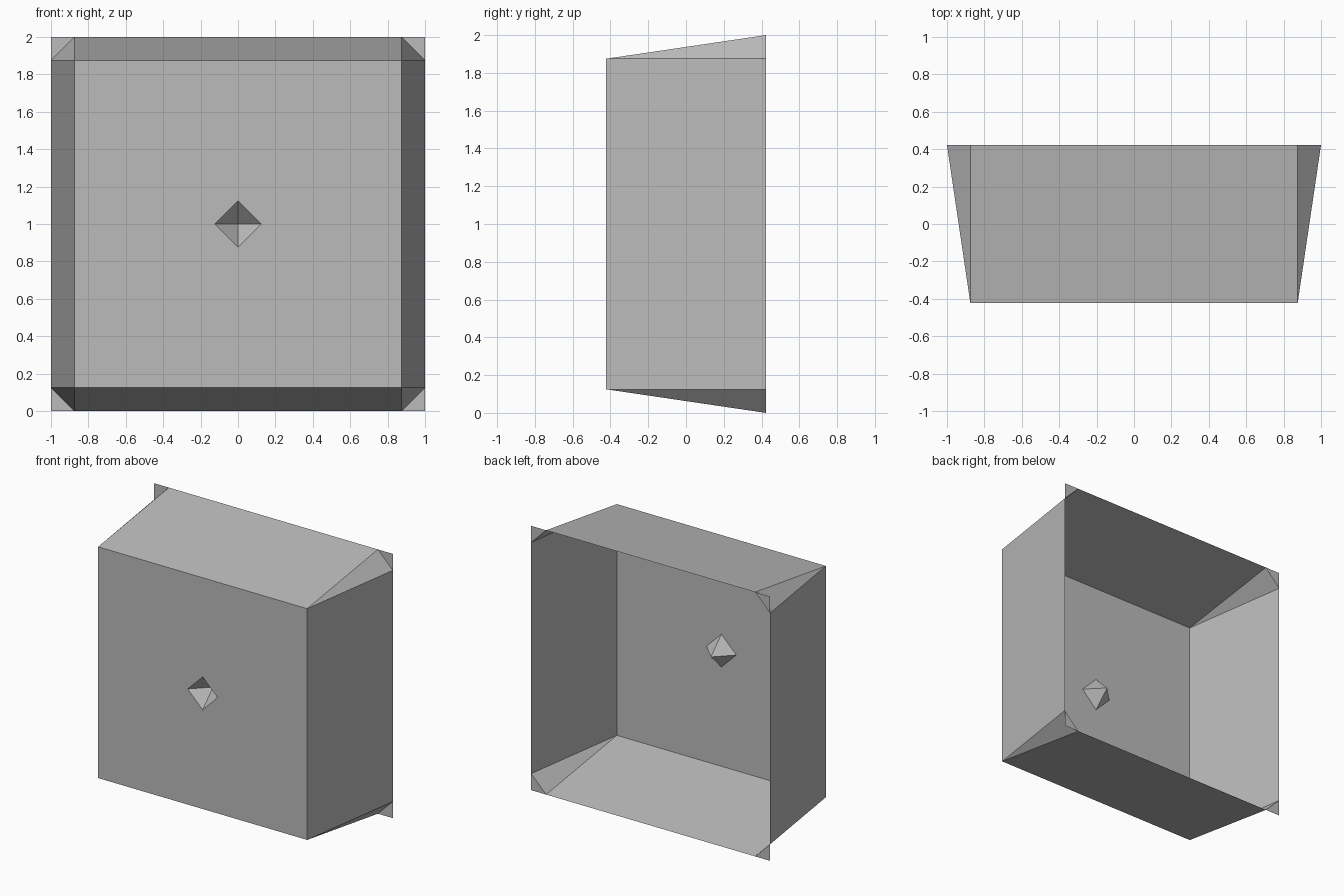
import bpy

cube = bpy.data.objects.get("Cube")
if cube:
    bpy.data.objects.remove(cube, do_unlink=True)

INNER = 0.875   # half size of the front panel
OUTER = 1.0     # half size of the open back rim
DEPTH = 0.423   # half depth of the shell
PIT = 0.125     # radius and depth of the centre pit

grey = bpy.data.materials.new("plain grey")
grey.use_nodes = True
grey.diffuse_color = (0.5, 0.5, 0.5, 1)
bsdf = grey.node_tree.nodes["Principled BSDF"]
bsdf.inputs["Base Color"].default_value = grey.diffuse_color
bsdf.inputs["Roughness"].default_value = 0.8


def quarter_part(name, points):
    """One flat face of the upper left quarter, mirrored to all four quarters."""
    mesh = bpy.data.meshes.new(name)
    mesh.from_pydata(points, [], [range(len(points))])
    mesh.materials.append(grey)
    part = bpy.data.objects.new(name, mesh)
    part.location.z = OUTER
    bpy.context.collection.objects.link(part)
    mirror = part.modifiers.new("Mirror", 'MIRROR')
    mirror.use_axis = (True, False, True)
    return part


F, B = -DEPTH, DEPTH
front_corner = (INNER, F, INNER)
side_back = (OUTER, B, INNER)
top_back = (INNER, B, OUTER)

# Front panel with a diamond opening, and the pit behind it
quarter_part("front_panel", [(PIT, F, 0), (INNER, F, 0), front_corner,
                             (0, F, INNER), (0, F, PIT)])
quarter_part("centre_pit", [(PIT, F, 0), (0, F, PIT), (0, F + PIT, 0)])

# Flaring walls
quarter_part("top_and_bottom_walls", [(0, F, INNER), front_corner,
                                      top_back, (0, B, OUTER)])
quarter_part("side_walls", [(INNER, F, 0), (OUTER, B, 0),
                            side_back, front_corner])

# Corner gussets between the walls, and flat tabs on the rim
quarter_part("corner_gussets", [front_corner, side_back, top_back])
quarter_part("corner_tabs", [side_back, (OUTER, B, OUTER), top_back])
